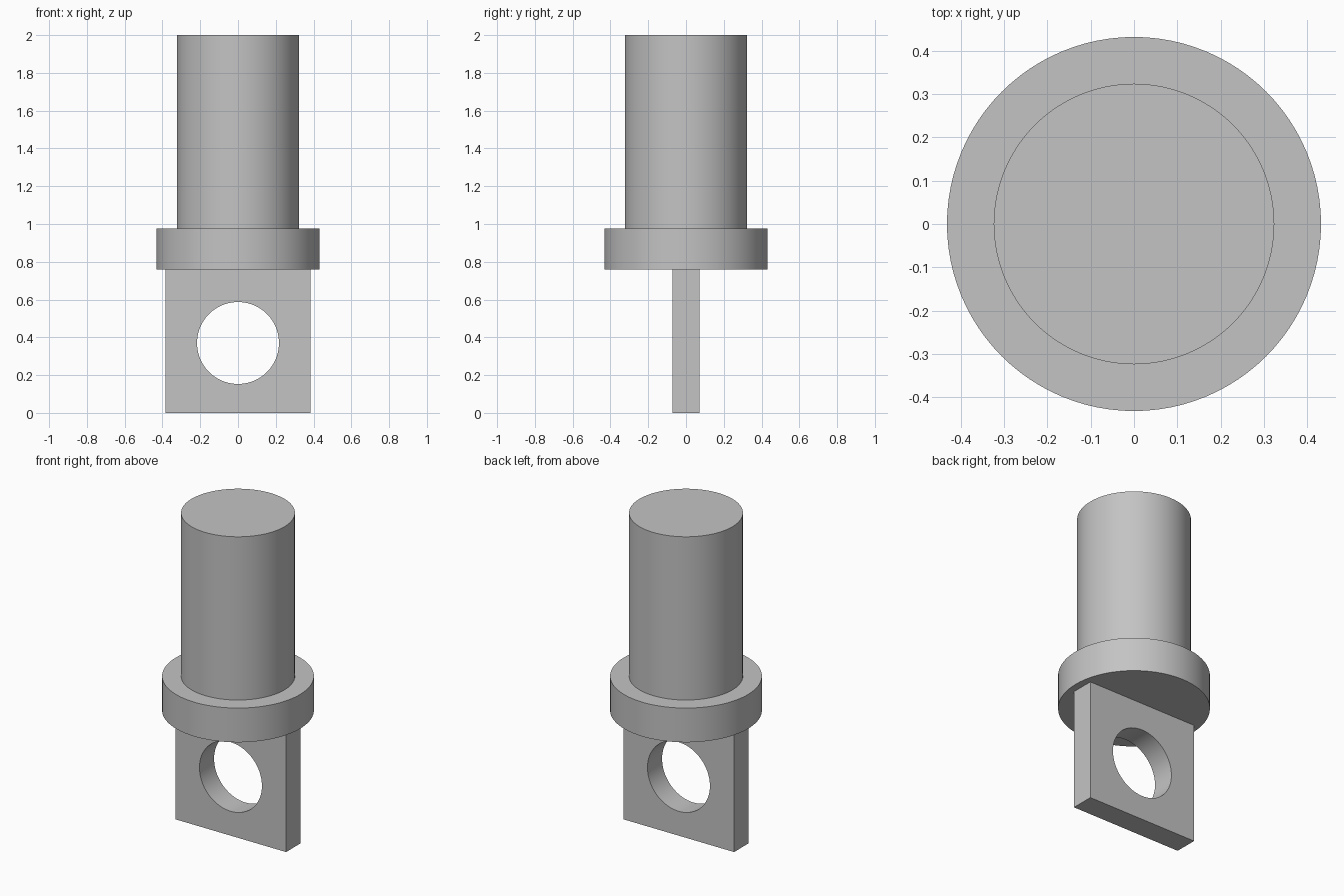
import bpy
import bmesh
import math

cube = bpy.data.objects.get("Cube")
if cube:
    bpy.data.objects.remove(cube, do_unlink=True)

SEGMENTS = 96
COLLAR_Z, COLLAR_TOP, PIN_TOP = 0.76, 0.975, 2.0
COLLAR_R, PIN_R = 0.432, 0.324
PLATE_W, PLATE_T = 0.77, 0.145
HOLE_R, HOLE_Z = 0.217, 0.37

steel = bpy.data.materials.new("plain_grey")
steel.use_nodes = True
grey = (0.55, 0.55, 0.55, 1)
steel.diffuse_color = grey
steel.node_tree.nodes["Principled BSDF"].inputs["Base Color"].default_value = grey


def make_object(name, bm):
    bmesh.ops.recalc_face_normals(bm, faces=bm.faces)
    mesh = bpy.data.meshes.new(name)
    bm.to_mesh(mesh)
    bm.free()
    mesh.materials.append(steel)
    obj = bpy.data.objects.new(name, mesh)
    bpy.context.collection.objects.link(obj)
    return obj


def select_only(obj):
    bpy.ops.object.select_all(action='DESELECT')
    obj.select_set(True)
    bpy.context.view_layer.objects.active = obj


def smooth(obj):
    select_only(obj)
    bpy.ops.object.shade_smooth_by_angle(angle=math.radians(30))


# Round pin with its wider collar, turned from one profile
profile = [(0, COLLAR_Z), (COLLAR_R, COLLAR_Z), (COLLAR_R, COLLAR_TOP),
           (PIN_R, COLLAR_TOP), (PIN_R, PIN_TOP), (0, PIN_TOP)]
bm = bmesh.new()
verts = [bm.verts.new((r, 0, z)) for r, z in profile]
edges = [bm.edges.new(pair) for pair in zip(verts, verts[1:])]
bmesh.ops.spin(bm, geom=verts + edges, cent=(0, 0, 0), axis=(0, 0, 1),
               angle=math.tau, steps=SEGMENTS)
bmesh.ops.remove_doubles(bm, verts=bm.verts, dist=0.0001)
smooth(make_object("pin_and_collar", bm))

# Flat lug plate under the collar
bm = bmesh.new()
bmesh.ops.create_cube(bm, size=1)
bmesh.ops.scale(bm, vec=(PLATE_W, PLATE_T, COLLAR_Z), verts=bm.verts)
bmesh.ops.translate(bm, vec=(0, 0, COLLAR_Z / 2), verts=bm.verts)
plate = make_object("lug_plate", bm)

# Round eye cut through the plate
bpy.ops.mesh.primitive_cylinder_add(vertices=SEGMENTS, radius=HOLE_R, depth=1,
                                    location=(0, 0, HOLE_Z),
                                    rotation=(math.pi / 2, 0, 0))
cutter = bpy.context.object
cutter.name = "eye_cutter"
cutter.hide_render = True
cutter.data.materials.append(steel)
cut = plate.modifiers.new("eye", 'BOOLEAN')
cut.operation = 'DIFFERENCE'
cut.solver = 'EXACT'
cut.object = cutter
select_only(plate)
bpy.ops.object.modifier_apply(modifier=cut.name)
bpy.data.objects.remove(cutter, do_unlink=True)
smooth(plate)
